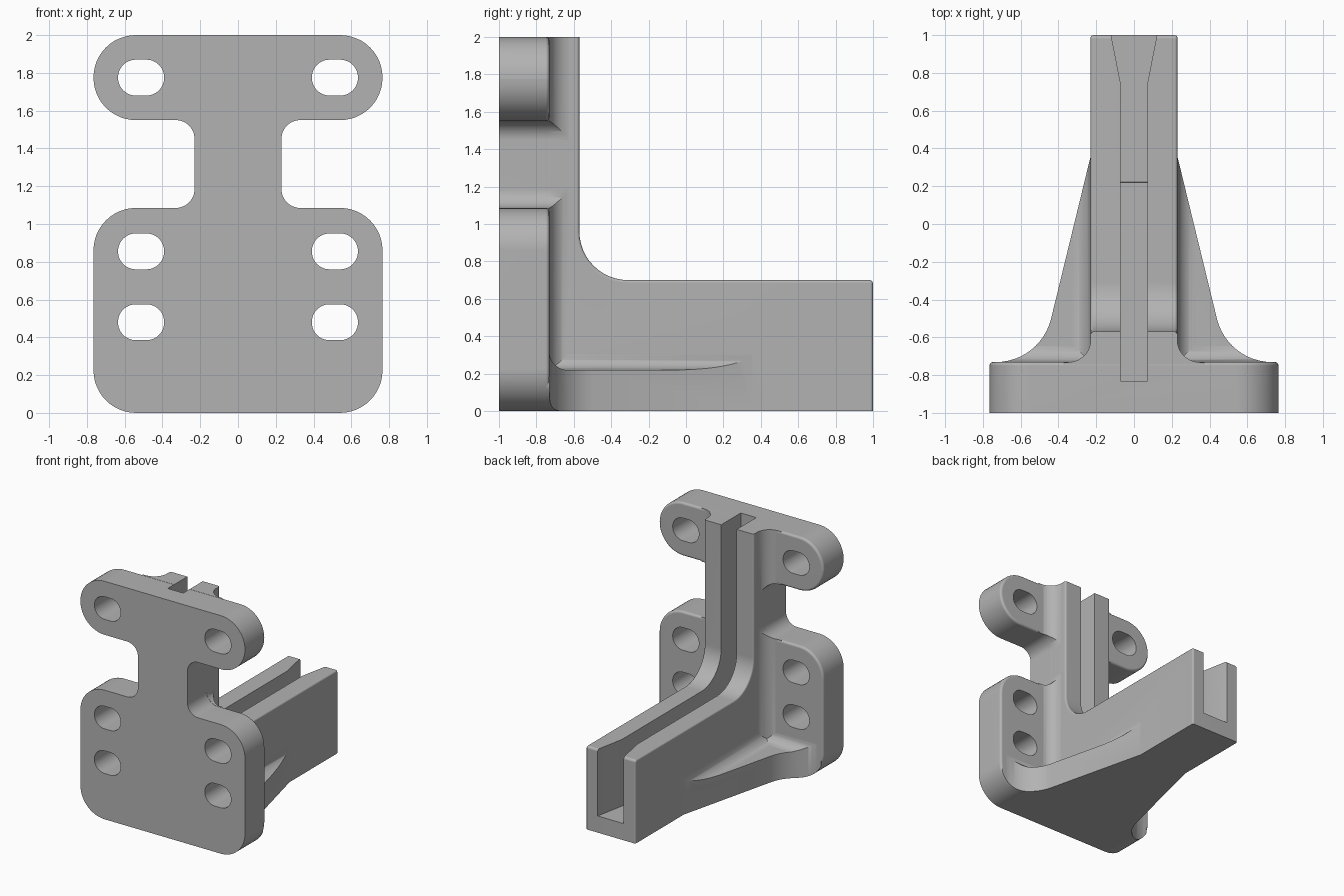
import bpy, bmesh, math
from mathutils import Vector

if "Cube" in bpy.data.objects:
    bpy.data.objects.remove(bpy.data.objects["Cube"], do_unlink=True)

grey = bpy.data.materials.new("plain grey")
grey.use_nodes = True
grey.diffuse_color = (0.45, 0.45, 0.45, 1)
grey.node_tree.nodes["Principled BSDF"].inputs["Base Color"].default_value = (0.45, 0.45, 0.45, 1)


def rounded(corners, steps=12):
    """Corners are (u, v) or (u, v, radius); a radius turns the corner into an arc."""
    out = []
    for i, c in enumerate(corners):
        p = Vector((c[0], c[1], 0))
        if len(c) < 3:
            out.append((p.x, p.y))
            continue
        a, b = corners[i - 1], corners[(i + 1) % len(corners)]
        to_a = (Vector((a[0], a[1], 0)) - p).normalized()
        to_b = (Vector((b[0], b[1], 0)) - p).normalized()
        half, r = to_a.angle(to_b) / 2, c[2]
        centre = p + (to_a + to_b).normalized() * (r / math.sin(half))
        d = r / math.tan(half)
        start = (p + to_a * d - centre).normalized()
        end = (p + to_b * d - centre).normalized()
        for k in range(steps + 1):
            q = centre + start.slerp(end, k / steps) * r
            out.append((q.x, q.y))
    return out


def mirrored(half):
    """Close a right-hand half profile with its mirror image."""
    return list(half) + [(-c[0], *c[1:]) for c in reversed(half)]


def prism(name, corners, axis, lo, hi, rim=(), rim_size=0.02):
    """Extrude a profile along an axis; rim lists the end caps whose edges are rounded."""
    place = {"x": lambda u, v, h: (h, u, v),
             "y": lambda u, v, h: (u, h, v),
             "z": lambda u, v, h: (u, v, h)}[axis]
    pts = rounded(corners)
    bm = bmesh.new()
    rings = [[bm.verts.new(place(u, v, h)) for u, v in pts] for h in (lo, hi)]
    caps = [bm.faces.new(r) for r in rings]
    n = len(pts)
    for i in range(n):
        j = (i + 1) % n
        bm.faces.new((rings[0][i], rings[0][j], rings[1][j], rings[1][i]))
    bmesh.ops.recalc_face_normals(bm, faces=bm.faces)
    if rim:
        edges = [e for k in rim for e in caps[k].edges]
        bmesh.ops.bevel(bm, geom=edges, offset=rim_size, segments=3,
                        profile=0.5, affect="EDGES")
    mesh = bpy.data.meshes.new(name)
    bm.to_mesh(mesh)
    bm.free()
    mesh.materials.append(grey)
    ob = bpy.data.objects.new(name, mesh)
    bpy.context.collection.objects.link(ob)
    return ob


def activate(ob):
    bpy.ops.object.select_all(action="DESELECT")
    ob.select_set(True)
    bpy.context.view_layer.objects.active = ob


def combine(ob, tool, operation):
    """Apply a boolean and discard the tool."""
    activate(ob)
    mod = ob.modifiers.new("combine", "BOOLEAN")
    mod.operation, mod.solver, mod.object = operation, "EXACT", tool
    bpy.ops.object.modifier_apply(modifier=mod.name)
    bpy.data.objects.remove(tool, do_unlink=True)


# Front outline: wide lower pad, narrow neck and rounded upper lobes
BACK = -0.73
outline = mirrored([
    (0.765, 0, 0.225), (0.765, 1.085, 0.225), (0.23, 1.085, 0.1),
    (0.23, 1.55, 0.1), (0.765, 1.55, 0.224), (0.765, 2, 0.224)])
plate = prism("mounting_bracket", outline, "y", -1, BACK, rim=(1,))

# Upright and arm as one L-shaped bar, overlong where it is trimmed later
bar = prism("upright_and_arm", [
    (-0.9, -0.05), (1, -0.05), (1, 0.70, 0.02), (-0.57, 0.70, 0.26),
    (-0.57, 2.05), (-0.9, 2.05)], "x", -0.23, 0.23, rim=(0, 1), rim_size=0.015)

# Vertical fillets between the upright and the plate
fillets = prism("upright_fillets", mirrored([
    (0.37, -0.92), (0.37, BACK - 0.002), (0.229, BACK - 0.002, 0.12),
    (0.229, -0.6)]), "z", -0.06, 2.06)

# Tapering side gussets, blended into the arm and the plate
gusset = prism("side_gussets", mirrored([
    (0.75, -0.07), (0.75, 0.22), (0.229, 0.22, 0.1), (0.229, 0.4)]), "y", -0.85, 0.45)
blend = prism("gusset_blend", [
    (-0.87, -0.08), (0.47, -0.08), (0.47, 0.219), (BACK - 0.001, 0.219, 0.1),
    (BACK - 0.001, 0.41), (-0.87, 0.41)], "x", -0.76, 0.76)
combine(gusset, blend, "UNION")
plan = prism("gusset_plan", mirrored([
    (0.745, -0.8), (0.745, BACK - 0.001), (0.495, BACK - 0.001, 0.3),
    (0.228, 0.365)]), "z", -0.04, 0.5)
combine(gusset, plan, "INTERSECT")

# Trim the rear parts to the outline and join them to the plate
combine(bar, fillets, "UNION")
combine(bar, gusset, "UNION")
combine(bar, prism("outline_trim", outline, "y", BACK - 0.015, 1.1), "INTERSECT")
combine(plate, bar, "UNION")

# Six elongated bolt holes
for z in (0.48, 0.855, 1.775):
    for x in (-0.513, 0.513):
        w, h, r = 0.122, 0.095, 0.094
        hole = prism("bolt_hole", [(x - w, z - h, r), (x + w, z - h, r),
                                   (x + w, z + h, r), (x - w, z + h, r)],
                     "y", -1.2, -0.5)
        combine(plate, hole, "DIFFERENCE")

# Central channel with a flared mouth and a slightly lower outer floor
channel = prism("channel", mirrored([
    (0.072, -0.83), (0.072, 0.75), (0.125, 1.02)]), "z", 0.14, 2.2)
floor = prism("channel_floor", [(-0.9, 0), (0.24, 0), (0.22, 0.17), (-0.9, 0.17)],
              "x", -0.2, 0.2)
combine(channel, floor, "DIFFERENCE")
combine(plate, channel, "DIFFERENCE")

# Smooth the rounded surfaces and keep the flats crisp
activate(plate)
bpy.ops.object.shade_smooth_by_angle(angle=math.radians(32))
normals = plate.modifiers.new("flat_faces", "WEIGHTED_NORMAL")
normals.keep_sharp = True
